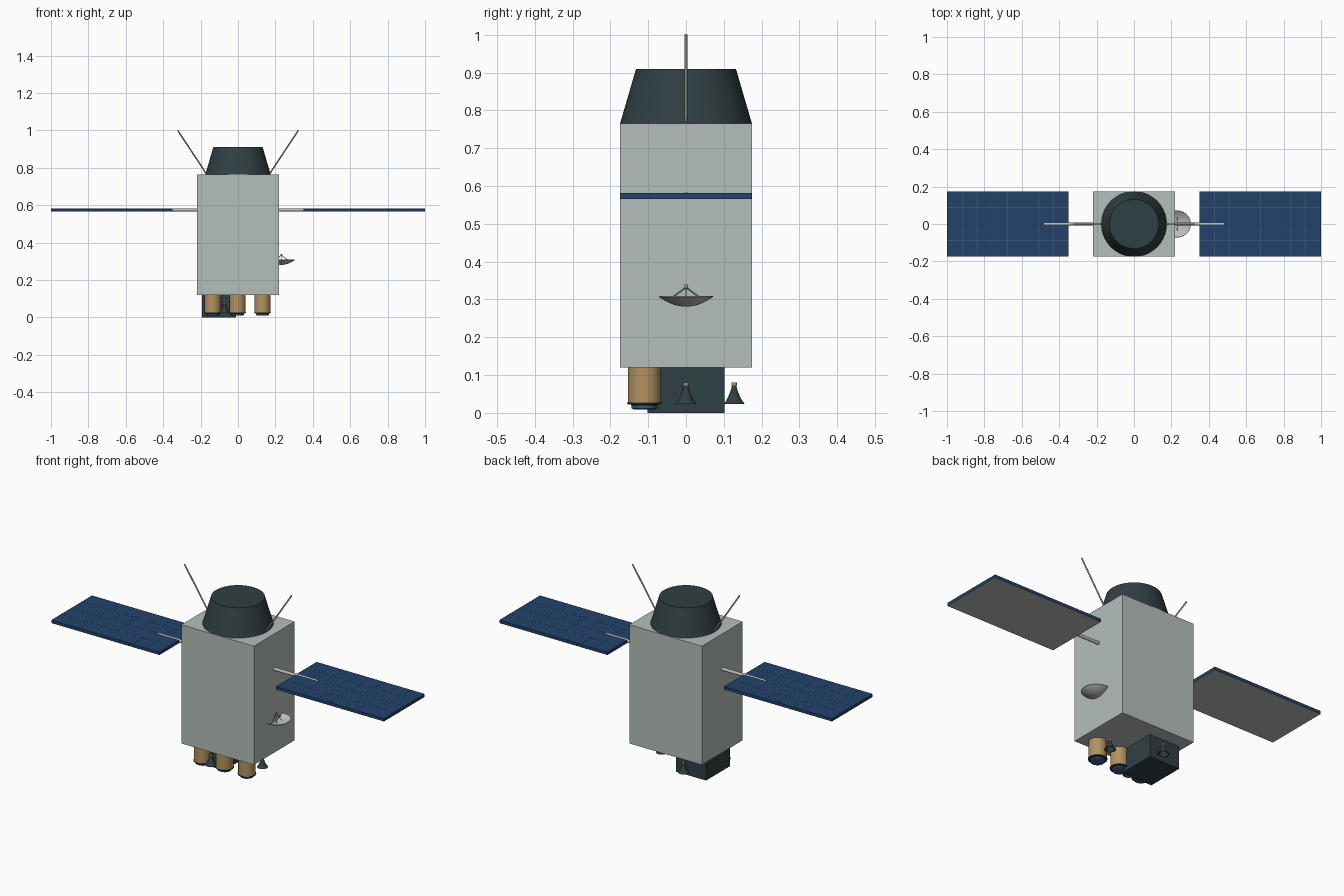
import bpy, bmesh, math
from mathutils import Vector

if "Cube" in bpy.data.objects:
    bpy.data.objects.remove(bpy.data.objects["Cube"])


def material(name, rgb):
    m = bpy.data.materials.new(name)
    m.diffuse_color = (*rgb, 1)
    m.use_nodes = True
    m.node_tree.nodes["Principled BSDF"].inputs["Base Color"].default_value = m.diffuse_color
    return m


HULL = material("hull_grey", (0.46, 0.52, 0.50))
DARK = material("dark_slate", (0.03, 0.05, 0.056))
GOLD = material("gold", (0.45, 0.29, 0.12))
BLUE = material("cell_blue", (0.017, 0.055, 0.15))
LINE = material("cell_line", (0.07, 0.14, 0.25))
LENS = material("lens_blue", (0.06, 0.10, 0.22))
METAL = material("metal", (0.50, 0.50, 0.48))


def finish(name, bm, mats, smooth=False):
    bmesh.ops.recalc_face_normals(bm, faces=bm.faces)
    me = bpy.data.meshes.new(name)
    bm.to_mesh(me)
    bm.free()
    for m in mats:
        me.materials.append(m)
    ob = bpy.data.objects.new(name, me)
    bpy.context.collection.objects.link(ob)
    if smooth:
        bpy.ops.object.select_all(action='DESELECT')
        ob.select_set(True)
        bpy.context.view_layer.objects.active = ob
        bpy.ops.object.shade_smooth_by_angle(angle=math.radians(35))
    return ob


def add_box(bm, lo, hi):
    vs = bmesh.ops.create_cube(bm, size=1)["verts"]
    for v in vs:
        v.co = Vector([lo[i] if v.co[i] < 0 else hi[i] for i in range(3)])
    return vs


def box(name, lo, hi, mat):
    bm = bmesh.new()
    add_box(bm, lo, hi)
    return finish(name, bm, [mat])


def lathe(name, profile, at, mat, seg=32):
    """Revolve (radius, z) points about the vertical axis through at."""
    bm = bmesh.new()
    vs = [bm.verts.new((r, 0, z)) for r, z in profile]
    es = [bm.edges.new(p) for p in zip(vs, vs[1:])]
    bmesh.ops.spin(bm, geom=vs + es, cent=(0, 0, 0), axis=(0, 0, 1),
                   angle=2 * math.pi, steps=seg)
    bmesh.ops.remove_doubles(bm, verts=bm.verts, dist=1e-5)
    ob = finish(name, bm, [mat], True)
    ob.location = at
    return ob


def rod(name, a, b, r, mat, seg=12):
    a, b = Vector(a), Vector(b)
    bm = bmesh.new()
    bmesh.ops.create_cone(bm, cap_ends=True, segments=seg, radius1=r,
                          radius2=r, depth=(b - a).length)
    ob = finish(name, bm, [mat], True)
    ob.rotation_mode = 'QUATERNION'
    ob.rotation_quaternion = (b - a).to_track_quat('Z', 'Y')
    ob.location = (a + b) / 2
    return ob


# Main bus, upper shroud and lower equipment box
box("bus_body", (-0.218, -0.175, 0.12), (0.218, 0.175, 0.765), HULL)
lathe("top_shroud", [(0, 0.763), (0.175, 0.763), (0.132, 0.91), (0, 0.91)],
      (0, 0, 0), DARK, 64)
box("equipment_box", (-0.192, -0.102, 0), (-0.012, 0.102, 0.121), DARK)

# Solar wings, booms and whip antennas on both sides
X0, X1, Y, ZT = 0.35, 1.0, 0.175, 0.581
for side, s in (("left", -1), ("right", 1)):
    lo, hi = sorted((s * X0, s * X1))
    bm = bmesh.new()
    add_box(bm, (lo, -Y, 0.565), (hi, Y, ZT))
    bmesh.ops.recalc_face_normals(bm, faces=bm.faces)
    for f in bm.faces:
        f.material_index = 1 if f.normal.z < -0.5 else 0
    finish(side + "_solar_panel", bm, [BLUE, METAL])

    bm = bmesh.new()
    w, top = 0.0009, ZT + 0.0006
    for i in range(1, 8):
        x = lo + (hi - lo) * i / 8
        add_box(bm, (x - w, -Y, ZT - 0.001), (x + w, Y, top))
    for j in range(1, 4):
        y = -Y + 2 * Y * j / 4
        add_box(bm, (lo, y - w, ZT - 0.001), (hi, y + w, top))
    finish(side + "_cell_lines", bm, [LINE])

    rod(side + "_panel_boom", (s * 0.20, 0, 0.575), (s * 0.48, 0, 0.575),
        0.0085, METAL, 16)
    rod(side + "_whip_antenna", (s * 0.172, 0, 0.772), (s * 0.322, 0, 1.0),
        0.004, METAL)

# Side dish: shallow bowl opening upward, with feed on struts
R, H, DX, DZ = 0.072, 0.026, 0.232, 0.281
outer = [(R * i / 8, H * (i / 8) ** 2) for i in range(9)]
inner = [(r * 0.985, z + 0.002) for r, z in reversed(outer)]
lathe("dish_bowl", outer + inner, (DX, 0, DZ), METAL, 48)
for k in range(4):
    a = k * math.pi / 2
    rod(f"dish_strut_{k + 1}",
        (DX + 0.034 * math.cos(a), 0.034 * math.sin(a), DZ + 0.026),
        (DX, 0, 0.332), 0.0017, METAL, 8)
rod("dish_mast", (DX, 0, DZ), (DX, 0, 0.332), 0.0015, METAL, 8)
lathe("dish_feed", [(0, 0.327), (0.005, 0.329), (0.006, 0.334),
                    (0.004, 0.339), (0, 0.34)], (DX, 0, 0), GOLD, 16)

# Three camera barrels along the front of the underside
for k, x in enumerate((-0.135, -0.003, 0.131)):
    at = (x, -0.11, 0)
    lathe(f"camera_barrel_{k + 1}",
          [(0, 0.121), (0.043, 0.121), (0.043, 0.026), (0, 0.026)], at, GOLD, 40)
    lathe(f"camera_rim_{k + 1}",
          [(0, 0.027), (0.046, 0.027), (0.045, 0.023), (0.032, 0.021),
           (0.032, 0.017), (0, 0.017)], at, DARK, 40)
    lathe(f"camera_lens_{k + 1}",
          [(0, 0.019), (0.035, 0.019), (0.034, 0.012), (0.028, 0.009),
           (0, 0.009)], at, LENS, 40)

# Three thruster bells, evenly spaced around the centre
bell = [(0.006, 0.074), (0.007, 0.066), (0.011, 0.054), (0.017, 0.040),
        (0.022, 0.031), (0.028, 0.024)]
for k in range(3):
    a = k * 2 * math.pi / 3
    at = (0.147 * math.cos(a), 0.147 * math.sin(a), 0)
    liner = [(r * 0.92, z) for r, z in reversed(bell)]
    lathe(f"thruster_bell_{k + 1}", [(0, 0.074)] + bell + liner + [(0, 0.073)],
          at, DARK, 32)
    lathe(f"thruster_cap_{k + 1}",
          [(0, 0.072), (0.0075, 0.072), (0.0075, 0.08), (0, 0.08)], at, GOLD, 20)
